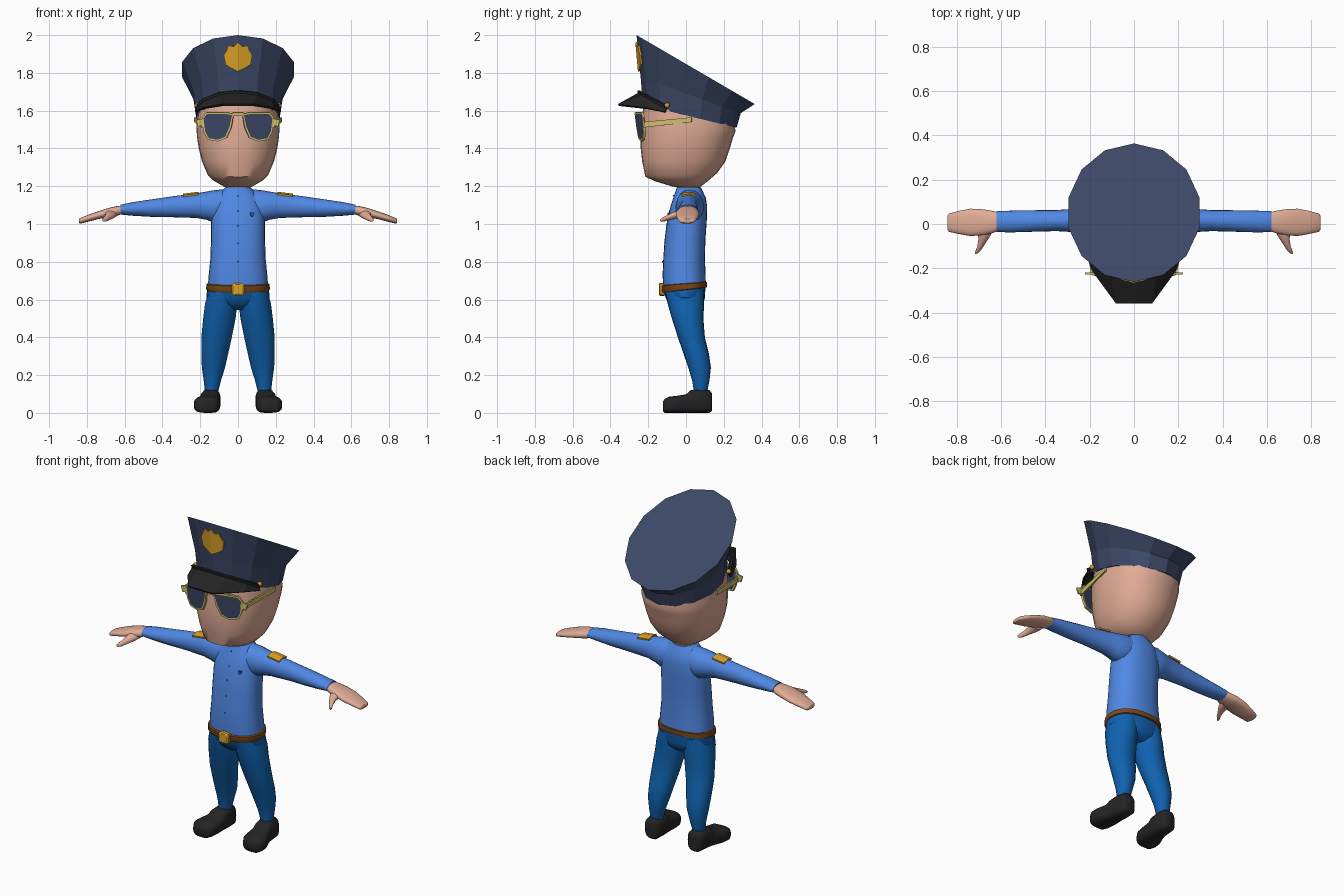
import bpy, bmesh, math
from mathutils import Vector as V


def material(name, r, g, b):
    lin = [((c / 255 + 0.055) / 1.055) ** 2.4 for c in (r, g, b)]
    m = bpy.data.materials.new(name)
    m.diffuse_color = (*lin, 1)
    return m


SKIN = material("skin", 225, 172, 150)
NAVY = material("navy", 60, 72, 102)
BLACK = material("black", 36, 36, 36)
SHIRT = material("shirt_blue", 80, 136, 228)
PANTS = material("trouser_blue", 16, 98, 176)
GOLD = material("gold", 218, 162, 40)
BELT = material("belt_brown", 125, 72, 22)
FRAME = material("frame_yellow", 205, 190, 105)


def finish(name, bm, mats, angle=None):
    bmesh.ops.recalc_face_normals(bm, faces=bm.faces)
    me = bpy.data.meshes.new(name)
    bm.to_mesh(me)
    bm.free()
    for m in mats:
        me.materials.append(m)
    ob = bpy.data.objects.new(name, me)
    bpy.context.collection.objects.link(ob)
    if angle:
        me.polygons.foreach_set("use_smooth", [True] * len(me.polygons))
        me.set_sharp_from_angle(angle=math.radians(angle))
    return ob


def loft(name, rings, mat, n=24, power=2.0, angle=50):
    """Skin a row of superellipse rings, each (centre, half axis, half axis)."""
    bm = bmesh.new()
    rows = []
    for c, u, v in rings:
        row = []
        for i in range(n):
            t = 2 * math.pi * i / n - math.pi / 2
            a, b = (math.copysign(abs(f) ** (2 / power), f) for f in (math.cos(t), math.sin(t)))
            row.append(bm.verts.new(V(c) + V(u) * a + V(v) * b))
        rows.append(row)
    for r0, r1 in zip(rows, rows[1:]):
        for i in range(n):
            j = (i + 1) % n
            bm.faces.new((r0[i], r0[j], r1[j], r1[i]))
    bm.faces.new(rows[0])
    bm.faces.new(rows[-1])
    return finish(name, bm, [mat], angle)


def tilted(yf, zf, yb, zb, rx, cx=0):
    """Ring given by its front point, back point and half width."""
    return ((cx, (yf + yb) / 2, (zf + zb) / 2), (rx, 0, 0), (0, (yb - yf) / 2, (zb - zf) / 2))


def level(z, yf, yb, rx, cx=0):
    return tilted(yf, z, yb, z, rx, cx)


def across(x, y0, y1, z0, z1):
    """Ring standing across the x axis."""
    return ((x, (y0 + y1) / 2, (z0 + z1) / 2), (0, (y1 - y0) / 2, 0), (0, 0, (z1 - z0) / 2))


def sheet(name, faces, mats, thick, border=0):
    """Thin solid from polygons; border makes an inset with the second material."""
    bm = bmesh.new()
    for pts in faces:
        bm.faces.new([bm.verts.new(p) for p in pts])
    bmesh.ops.remove_doubles(bm, verts=bm.verts, dist=1e-4)
    if border:
        inner = list(bm.faces)
        bmesh.ops.inset_individual(bm, faces=inner, thickness=border)
        for f in inner:
            f.material_index = 1
    ob = finish(name, bm, mats)
    mod = ob.modifiers.new("thickness", 'SOLIDIFY')
    mod.thickness, mod.offset = thick, 0
    return ob


def strip(name, low, high, mat, thick):
    faces = []
    for s in (-1, 1):
        for i in range(len(low) - 1):
            quad = [low[i], low[i + 1], high[i + 1], high[i]]
            faces.append([(s * x, y, z) for x, y, z in quad][::s])
    return sheet(name, faces, [mat], thick)


def ball(name, loc, r, mat):
    x, y, z = loc
    k = [(-1, .1), (-.6, .8), (0, 1), (.6, .8), (1, .1)]
    return loft(name, [level(z + h * r, y - w * r, y + w * r, w * r, x) for h, w in k], mat, 10)


# Head and neck
loft("head", [
    level(1.195, -.06, .075, .07), tilted(-.16, 1.225, .125, 1.235, .13),
    tilted(-.215, 1.25, .165, 1.27, .16), level(1.33, -.232, .208, .19),
    level(1.4, -.24, .232, .208), level(1.46, -.24, .25, .217),
    tilted(-.237, 1.55, .262, 1.49, .221), tilted(-.22, 1.65, .255, 1.54, .213)],
    SKIN, 28, 2.2)
loft("neck", [level(1.14, -.05, .08, .065), level(1.18, -.045, .075, .062),
              level(1.23, -.05, .08, .075)], SKIN)

# Cap: band, flared crown and flat sloping top
loft("cap", [tilted(-.228, 1.63, .268, 1.51, .226), tilted(-.24, 1.775, .29, 1.587, .242),
             tilted(-.262, 2.0, .364, 1.635, .303)], NAVY, 14, angle=None)
inner = [(0, -.24, 1.695), (.1, -.222, 1.685), (.18, -.165, 1.655), (.212, -.1, 1.62)]
outer = [(0, -.357, 1.63), (.08, -.357, 1.63), (.185, -.21, 1.612), (.222, -.11, 1.592)]
strip("cap_visor", outer, inner, BLACK, .012)
strip("cap_strap", [(x, y - .006, z - .02) for x, y, z in inner],
      [(x * 1.02, y - .012, z + .012) for x, y, z in inner], BLACK, .012)

# Cap badge, folded over the front edge of the crown
half = [(0, 1.962), (.022, 1.94), (.05, 1.945), (.06, 1.918), (.075, 1.895),
        (.066, 1.845), (.035, 1.825), (0, 1.808)]
sheet("cap_badge", [[(s * x, -.247 - .09 * (z - 1.775) + .24 * x, z) for x, z in half][::s]
                    for s in (-1, 1)], [GOLD], .009)

# Sunglasses
lens = [(.022, 1.582), (.06, 1.592), (.165, 1.592), (.19, 1.565), (.182, 1.49),
        (.16, 1.447), (.105, 1.437), (.06, 1.455), (.035, 1.51)]


def face_y(x, z):
    return -.272 + .24 * x + .08 * (1.59 - z)


sheet("glasses_bridge", [[(x, face_y(abs(x), z) - .001, z) for x, z in
                          [(-.03, 1.592), (-.03, 1.572), (.03, 1.572), (.03, 1.592)]]],
      [FRAME], .012)
for s, side in ((1, "left"), (-1, "right")):
    sheet("lens_" + side, [[(s * x, face_y(x, z), z) for x, z in lens]], [FRAME, NAVY], .012, .01)
    sheet("temple_" + side, [[(s * x, y, z) for x, y, z in
          [(.19, -.228, 1.54), (.19, -.228, 1.51), (.228, .03, 1.54), (.228, .03, 1.565)]]],
          [FRAME], .009)
    sheet("hinge_" + side, [[(s * x, -.224, z) for x, z in
          [(.18, 1.56), (.18, 1.525), (.212, 1.515), (.222, 1.55)]]], [FRAME], .01)
    ball("cap_button_" + side, (s * .216, -.1, 1.628), .014, GOLD)

# Shirt body
loft("shirt", [
    tilted(-.12, .65, .105, .68, .16), level(.73, -.124, .104, .155),
    level(.82, -.12, .1, .146), level(.92, -.113, .103, .143),
    level(1.02, -.1, .11, .142), level(1.09, -.083, .112, .135),
    level(1.14, -.067, .105, .115), level(1.175, -.055, .088, .085),
    level(1.192, -.05, .08, .068)], SHIRT, 28, 2.3)
for i, z in enumerate((1.15, 1.07, .99, .9, .8)):
    y = -.1 - .022 * (1.02 - z) / .2 if z < 1.02 else -.1 + .033 * (z - 1.02) / .12
    ball("shirt_button_%d" % i, (0, y, z), .004, PANTS)
sheet("chest_badge", [[(.065, -.092, 1.06), (.086, -.088, 1.06), (.084, -.09, 1.045),
                       (.075, -.093, 1.038), (.067, -.094, 1.045)]], [PANTS], .009)

# Belt and buckle
loft("belt", [tilted(-.124, .637, .106, .663, .165), tilted(-.128, .642, .11, .665, .169),
              tilted(-.129, .672, .111, .692, .167), tilted(-.122, .677, .106, .694, .16)],
     BELT, 28, 2.3)
loft("buckle", [((0, y, .654), (w, 0, 0), (0, 0, w)) for y, w in
                ((-.115, .034), (-.138, .034), (-.144, .026))], GOLD, 16, 4, 30)

# Hips
loft("hips", [tilted(-.12, .65, .104, .68, .162), level(.61, -.108, .1, .168),
              level(.575, -.09, .092, .13), level(.545, -.05, .06, .06)], PANTS, 28, 2.3)

for s, side in ((1, "left"), (-1, "right")):
    # Sleeve
    loft("sleeve_" + side, [across(s * x, *r) for x, *r in (
        (.05, -.05, .09, 1.03, 1.185), (.12, -.055, .095, 1.005, 1.18),
        (.165, -.05, .085, 1.022, 1.172), (.22, -.04, .072, 1.032, 1.163),
        (.35, -.032, .063, 1.036, 1.146), (.46, -.035, .062, 1.038, 1.13),
        (.56, -.038, .06, 1.044, 1.115), (.622, -.036, .058, 1.05, 1.102))], SHIRT, 20)
    # Shoulder patch lying on the sleeve
    patch = [(x, y, 1.163 - (x - .22) * .13 - 6 * (y - .015) ** 2 + .002)
             for x, y in [(.21, -.022), (.29, -.022), (.29, .015), (.21, .015),
                          (.29, .052), (.21, .052)]]
    sheet("shoulder_patch_" + side, [[(s * patch[i][0], *patch[i][1:]) for i in q]
                                     for q in ((0, 1, 2, 3), (3, 2, 4, 5))], [GOLD], .009)
    # Hand and thumb
    loft("hand_" + side, [across(s * x, *r) for x, *r in (
        (.61, -.03, .052, 1.055, 1.097), (.64, -.042, .06, 1.043, 1.095),
        (.69, -.052, .068, 1.035, 1.084), (.74, -.055, .07, 1.026, 1.067),
        (.79, -.046, .06, 1.013, 1.05), (.835, -.036, .048, 1.002, 1.032),
        (.843, -.025, .038, 1.006, 1.026))], SKIN, 18, 2.4)
    loft("thumb_" + side, [((s * x, y, z), (s * w, w * -.35, 0), (0, 0, h)) for x, y, z, w, h in (
        (.67, -.02, 1.055, .036, .022), (.675, -.06, 1.046, .028, .02),
        (.69, -.095, 1.034, .018, .015), (.704, -.122, 1.024, .014, .012),
        (.711, -.134, 1.02, .008, .007))], SKIN, 12)
    # Trouser leg
    loft("leg_" + side, [level(z, yf, yb, (xo - xi) / 2, s * (xo + xi) / 2)
                         for z, yf, yb, xi, xo in (
        (.65, -.11, .095, .005, .155), (.58, -.098, .096, .003, .175),
        (.5, -.075, .092, .012, .185), (.4, -.043, .1, .032, .195),
        (.31, -.012, .122, .052, .195), (.24, .012, .132, .068, .192),
        (.17, .033, .124, .09, .182), (.11, .042, .112, .105, .175))], PANTS, 22)
    # Shoe
    loft("shoe_" + side, [((s * cx, y, (z0 + z1) / 2), (s * w, 0, 0), (0, 0, (z1 - z0) / 2))
                          for y, cx, w, z0, z1 in (
        (.137, .143, .03, .01, .105), (.122, .143, .046, 0, .122),
        (.07, .144, .052, 0, .127), (.025, .148, .054, 0, .12),
        (0, .152, .058, 0, .098), (-.05, .162, .069, 0, .09),
        (-.09, .166, .068, 0, .086), (-.112, .167, .055, 0, .075),
        (-.123, .167, .035, .01, .058))], BLACK, 20, 3)
